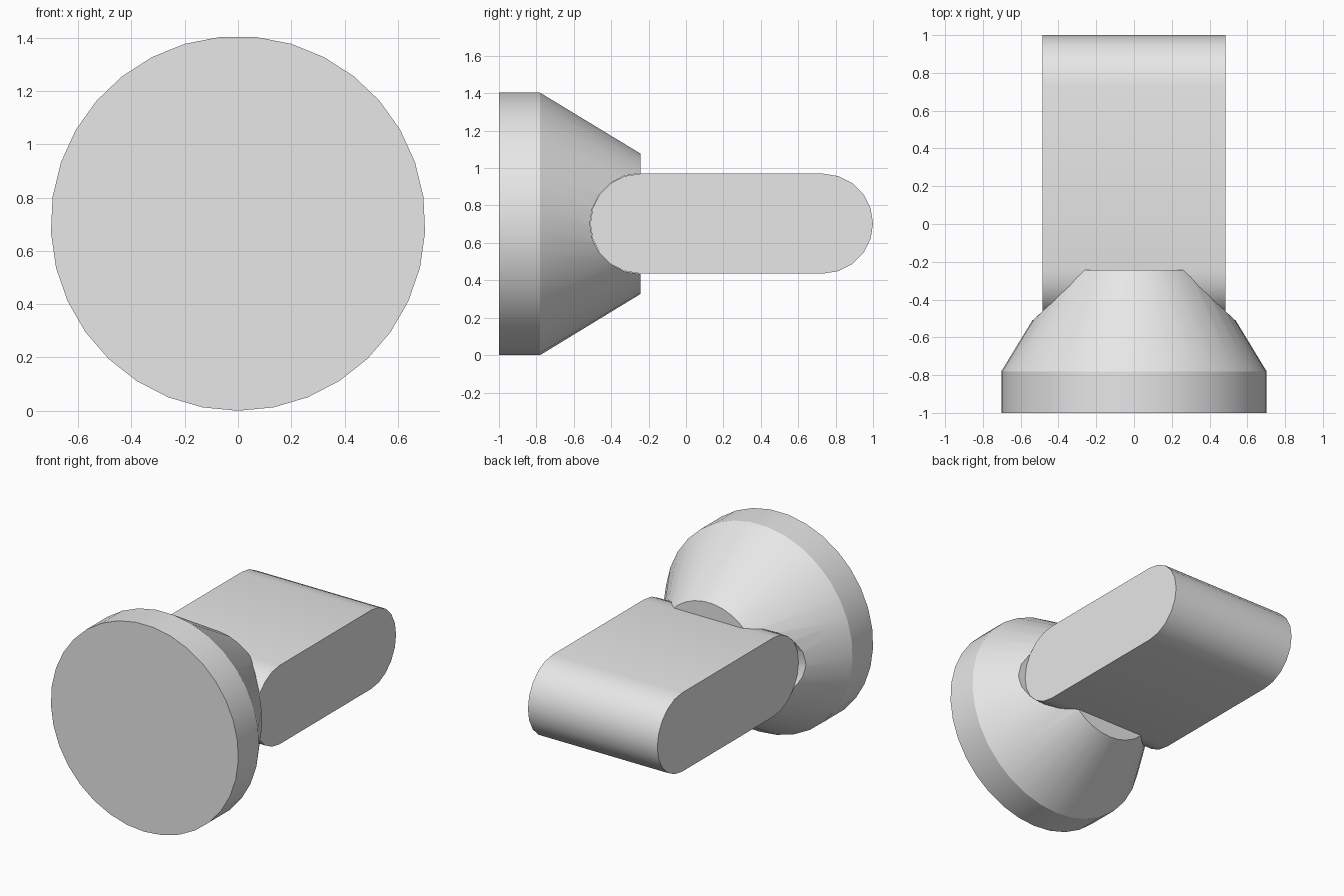
import bpy, bmesh
from math import sin, cos, pi, radians

if "Cube" in bpy.data.objects:
    bpy.data.objects.remove(bpy.data.objects["Cube"])

MID_Z = 0.703
grey = bpy.data.materials.new("light_grey")
grey.use_nodes = True
grey.diffuse_color = (0.8, 0.8, 0.8, 1)
grey.node_tree.nodes["Principled BSDF"].inputs["Base Color"].default_value = (0.8, 0.8, 0.8, 1)


def finish(name, bm):
    bmesh.ops.recalc_face_normals(bm, faces=bm.faces)
    mesh = bpy.data.meshes.new(name)
    bm.to_mesh(mesh)
    bm.free()
    mesh.materials.append(grey)
    obj = bpy.data.objects.new(name, mesh)
    bpy.context.collection.objects.link(obj)
    return obj


def loft(name, rings):
    """Join closed rings of points and cap both ends."""
    bm = bmesh.new()
    loops = [[bm.verts.new(p) for p in ring] for ring in rings]
    n = len(loops[0])
    for a, b in zip(loops, loops[1:]):
        for i in range(n):
            j = (i + 1) % n
            bm.faces.new((a[i], a[j], b[j], b[i]))
    bm.faces.new(loops[0])
    bm.faces.new(loops[-1])
    return finish(name, bm)


def circle(y, radius, sides=33):
    # One vertex points straight down
    return [(radius * sin(2 * pi * i / sides), y, MID_Z - radius * cos(2 * pi * i / sides))
            for i in range(sides)]


def slab(name, half_width, radius, steps=10):
    """Bar with fully rounded front and back ends, extruded along x."""
    outline = []
    for centre, start in ((0.733, -pi / 2), (-0.245, pi / 2)):
        for i in range(steps + 1):
            a = start + pi * i / steps
            outline.append((centre + radius * cos(a), MID_Z + radius * sin(a)))
    return loft(name, [[(x, y, z) for y, z in outline] for x in (-half_width, half_width)])


# Round head: short rim, then a taper toward the stem
head = loft("round_head", [circle(-1, 0.703), circle(-0.78, 0.703), circle(-0.243, 0.376)])

# Stem with rounded ends
stem = slab("stem", 0.485, 0.267)

# Rounded slot across the head that receives the stem
cutter = slab("slot_cutter", 1.0, 0.269)
cutter.hide_render = True
cutter.hide_set(True)
slot = head.modifiers.new("slot", 'BOOLEAN')
slot.operation = 'DIFFERENCE'
slot.solver = 'EXACT'
slot.object = cutter

# Apply the slot so smoothing sees its crisp rim
bpy.context.view_layer.update()
cut_mesh = bpy.data.meshes.new_from_object(head.evaluated_get(bpy.context.evaluated_depsgraph_get()))
head.modifiers.clear()
head.data = cut_mesh
bpy.data.objects.remove(cutter)

# Smooth curved sides, keep edges sharp
bpy.ops.object.select_all(action='DESELECT')
for obj in (head, stem):
    obj.select_set(True)
bpy.context.view_layer.objects.active = head
bpy.ops.object.shade_smooth_by_angle(angle=radians(30))
